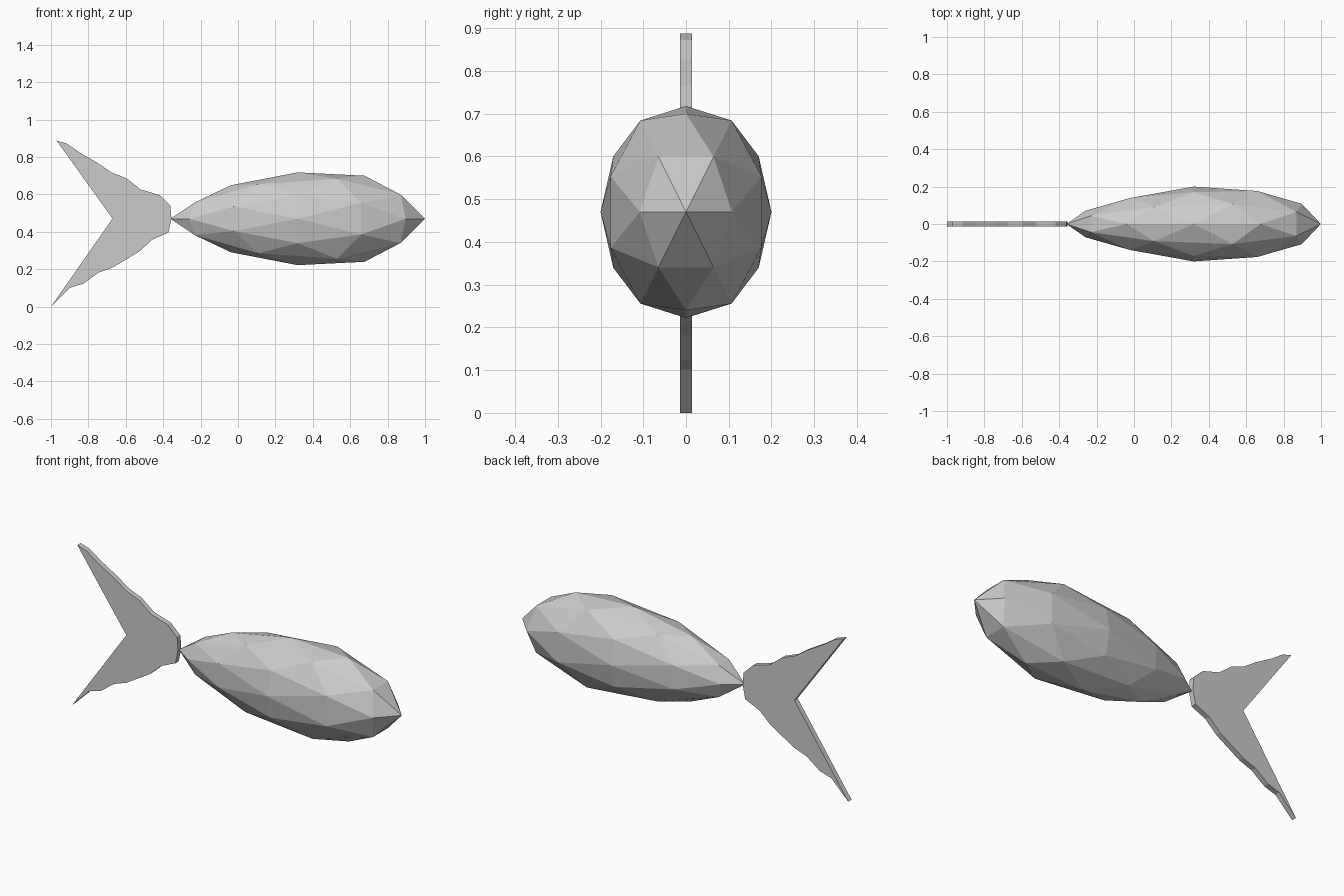
import bpy
import bmesh
from mathutils import Matrix

if "Cube" in bpy.data.objects:
    bpy.data.objects.remove(bpy.data.objects["Cube"])


def add_object(name, bm):
    bmesh.ops.recalc_face_normals(bm, faces=bm.faces)
    mesh = bpy.data.meshes.new(name)
    bm.to_mesh(mesh)
    bm.free()
    obj = bpy.data.objects.new(name, mesh)
    bpy.context.collection.objects.link(obj)
    return obj


# Body: low-poly icosphere with an edge midpoint at the nose, fuller in front
bm = bmesh.new()
bmesh.ops.create_icosphere(bm, subdivisions=2, radius=1)
turn = Matrix(((0, 1, 0), (0.5257, 0, 0.8507), (0.8507, 0, -0.5257)))
for v in bm.verts:
    u, y, z = turn @ v.co
    swell = 1 + 0.245 * u - 0.05 * u**2 - 0.055 * u**3 - 0.217 * u**4
    v.co = (0.319 + 0.68 * u, 0.2 * y * swell, 0.47 + 0.248 * z * swell)
add_object("body", bm)

# Tail fin: ragged forked outline extruded to a thin slab
outline = [(-0.97, 0.888), (-0.917, 0.873), (-0.848, 0.825), (-0.746, 0.766),
           (-0.676, 0.717), (-0.596, 0.686), (-0.521, 0.627), (-0.42, 0.597),
           (-0.361, 0.541), (-0.356, 0.47), (-0.372, 0.396), (-0.457, 0.359),
           (-0.527, 0.295), (-0.67, 0.209), (-0.746, 0.182), (-0.826, 0.123),
           (-0.896, 0.102), (-1.0, 0.0), (-0.671, 0.471)]
half = 0.0145
bm = bmesh.new()
face = bm.faces.new([bm.verts.new((x, -half, z)) for x, z in outline])
ext = bmesh.ops.extrude_face_region(bm, geom=[face], use_keep_orig=True)
moved = [g for g in ext["geom"] if isinstance(g, bmesh.types.BMVert)]
bmesh.ops.translate(bm, verts=moved, vec=(0, 2 * half, 0))
add_object("tail_fin", bm)
